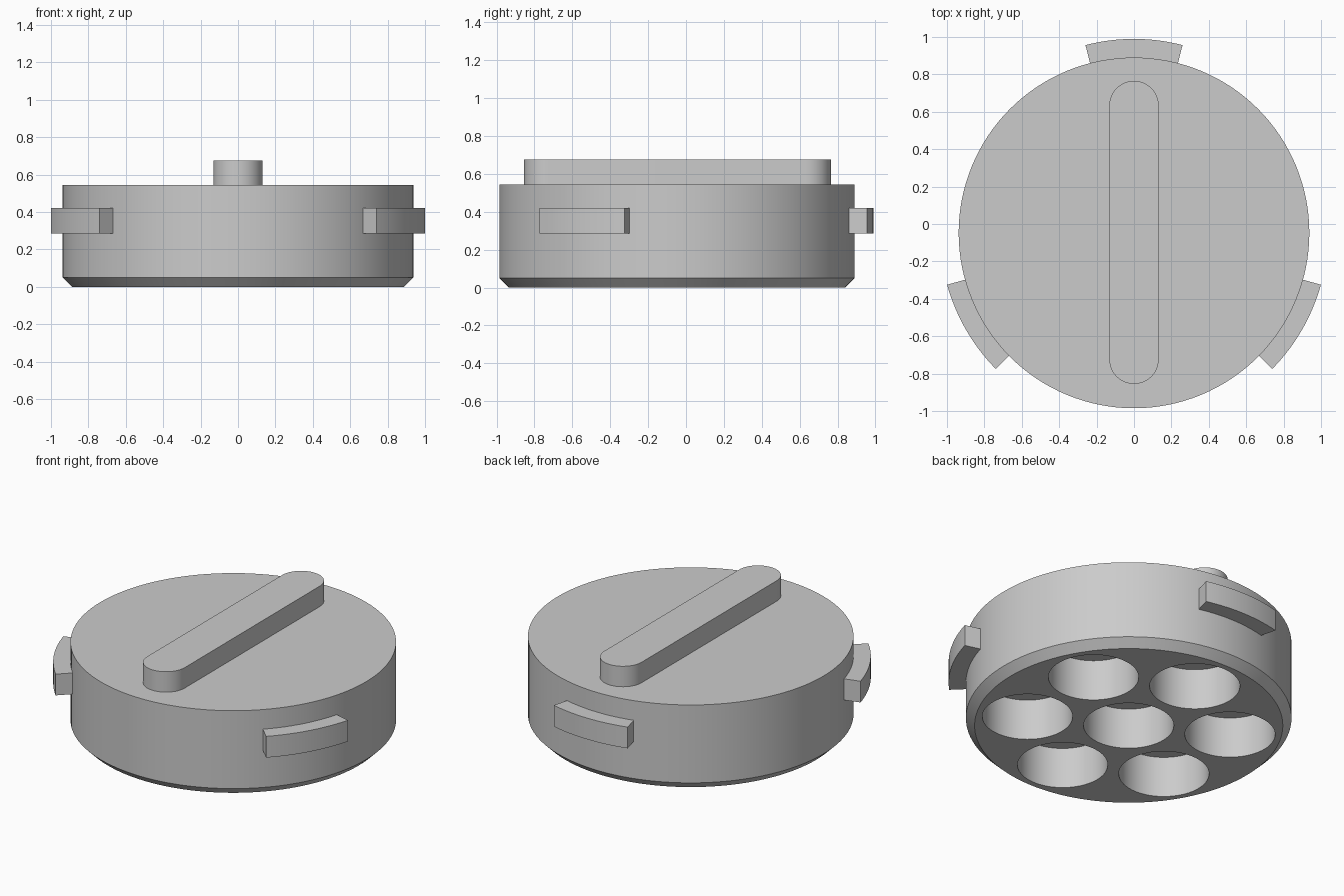
import bpy, bmesh
from math import sin, cos, pi, radians

CENTRE_Y = -0.0475
BODY_R = 0.9375
TOP_Z = 0.545

cube = bpy.data.objects.get("Cube")
if cube:
    bpy.data.objects.remove(cube, do_unlink=True)

grey = bpy.data.materials.new("plain grey")
grey.use_nodes = True
grey.diffuse_color = (0.6, 0.6, 0.6, 1)
grey.node_tree.nodes["Principled BSDF"].inputs["Base Color"].default_value = grey.diffuse_color


def arc(radius, start, end, steps, cx=0.0, cy=0.0):
    """Points along an arc, angles in degrees."""
    angles = [radians(start + (end - start) * i / steps) for i in range(steps + 1)]
    return [(cx + radius * cos(a), cy + radius * sin(a)) for a in angles]


def loft(bm, rings):
    """Closed solid through a stack of (outline, z) rings."""
    loops = [[bm.verts.new((x, y, z)) for x, y in pts] for pts, z in rings]
    n = len(loops[0])
    for low, high in zip(loops, loops[1:]):
        for i in range(n):
            j = (i + 1) % n
            bm.faces.new((low[i], low[j], high[j], high[i]))
    bm.faces.new(loops[0][::-1])
    bm.faces.new(loops[-1])


def make_object(name, stacks):
    bm = bmesh.new()
    for rings in stacks:
        loft(bm, rings)
    bmesh.ops.recalc_face_normals(bm, faces=bm.faces)
    mesh = bpy.data.meshes.new(name)
    bm.to_mesh(mesh)
    bm.free()
    mesh.materials.append(grey)
    obj = bpy.data.objects.new(name, mesh)
    obj.location.y = CENTRE_Y
    bpy.context.collection.objects.link(obj)
    return obj


def select_only(obj):
    bpy.ops.object.select_all(action='DESELECT')
    obj.select_set(True)
    bpy.context.view_layer.objects.active = obj


def circle(radius, steps, cx=0.0, cy=0.0):
    return arc(radius, 0, 360, steps, cx, cy)[:-1]


# Round body with a chamfered lower rim
chamfer = 0.05
body = make_object("body", [[
    (circle(BODY_R - chamfer, 128), 0),
    (circle(BODY_R, 128), chamfer),
    (circle(BODY_R, 128), TOP_Z)]])

# Seven blind round sockets in the underside: one central, six around it
hole_centres = [(0, 0)] + arc(0.592, 30, 330, 5)
cutter = make_object("socket_cutter", [
    [(circle(0.26, 64, x, y), -0.1), (circle(0.26, 64, x, y), 0.26)]
    for x, y in hole_centres])
cutter.hide_render = True
sockets = body.modifiers.new("sockets", 'BOOLEAN')
sockets.operation = 'DIFFERENCE'
sockets.solver = 'EXACT'
sockets.object = cutter
select_only(body)
bpy.ops.object.modifier_apply(modifier=sockets.name)
bpy.data.objects.remove(cutter, do_unlink=True)

# Straight grip bar with rounded ends, along the top
grip_r, front, back = 0.132, -0.8075, 0.8125
outline = (arc(grip_r, 0, 180, 24, 0, back - grip_r)
           + arc(grip_r, 180, 360, 24, 0, front + grip_r))
grip = make_object("grip_bar", [[(outline, TOP_Z - 0.01), (outline, 0.675)]])

# Three curved locking lugs around the side
parts = [body, grip]
for name, angle in (("back_lug", 90), ("right_lug", 210), ("left_lug", 330)):
    a, b = angle - 14.5, angle + 14.5
    outline = arc(1.037, a, b, 16) + arc(BODY_R - 0.02, b, a, 16)
    parts.append(make_object(name, [[(outline, 0.285), (outline, 0.42)]]))

# Smooth the curved walls, keep the edges crisp
for obj in parts:
    select_only(obj)
    bpy.ops.object.shade_smooth_by_angle(angle=radians(30))
